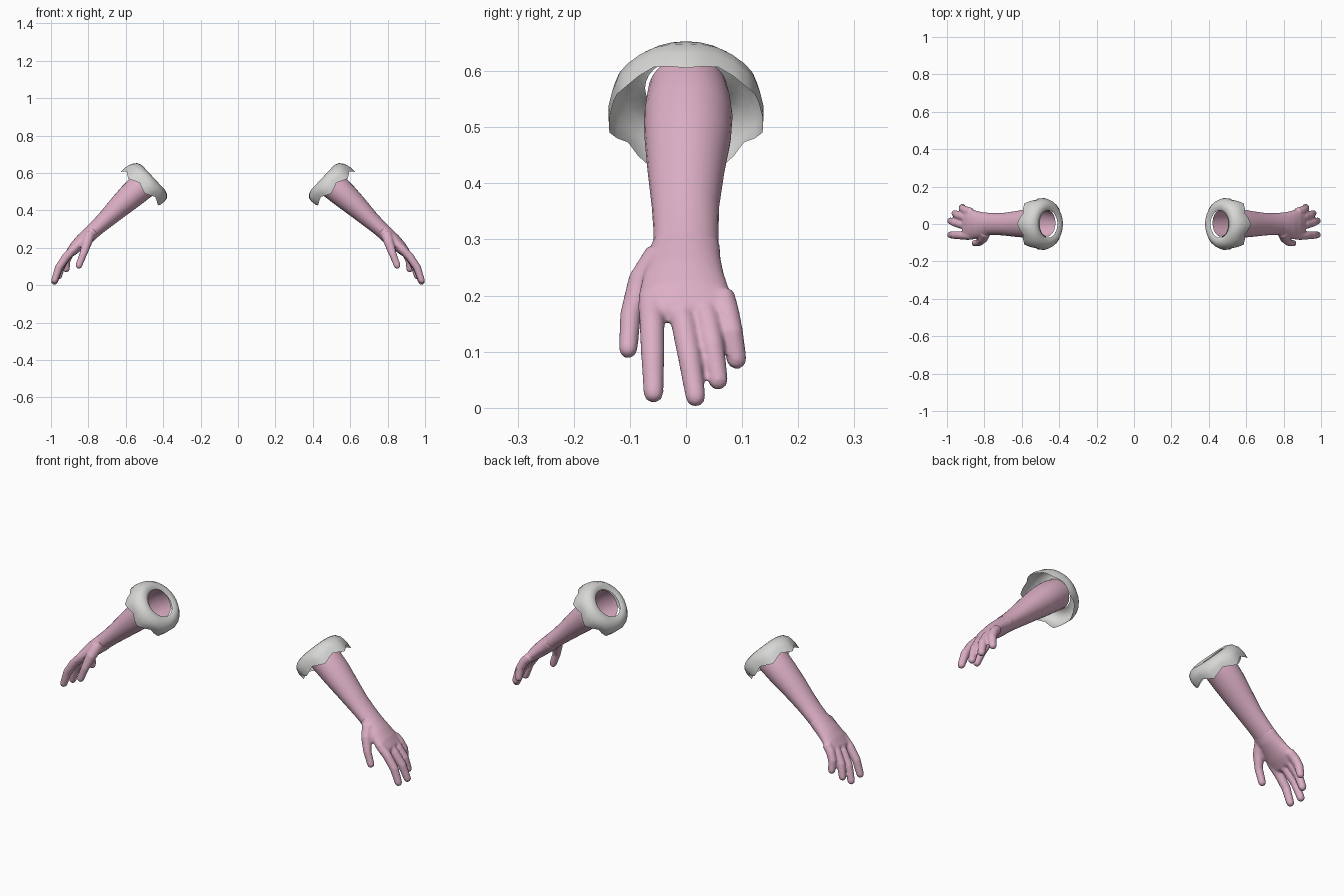
import bpy, bmesh, math
from mathutils import Vector

if "Cube" in bpy.data.objects:
    bpy.data.objects.remove(bpy.data.objects["Cube"])


def material(name, rgb):
    m = bpy.data.materials.new(name)
    m.diffuse_color = (*rgb, 1)
    m.use_nodes = True
    m.node_tree.nodes["Principled BSDF"].inputs["Base Color"].default_value = m.diffuse_color
    return m


SKIN = material("pink skin", (0.72, 0.43, 0.56))
CLOTH = material("pale grey cloth", (0.68, 0.68, 0.67))


def loft(bm, rings, closed=True):
    """Bridge rings of coordinates into a tube, optionally capped."""
    rows = [[bm.verts.new(c) for c in ring] for ring in rings]
    n = len(rows[0])
    for a, b in zip(rows, rows[1:]):
        for i in range(n):
            j = (i + 1) % n
            bm.faces.new((a[i], a[j], b[j], b[i]))
    if closed:
        bm.faces.new(rows[0][::-1])
        bm.faces.new(rows[-1])


def limb(path, segs=20, round_end=False):
    """Elliptical sections along (x, y, z, half_depth, half_width) stations."""
    pts = [Vector(s[:3]) for s in path]
    rings = []

    def ring(c, t, depth, width):
        out = t.cross(Vector((0, 1, 0))).normalized()
        side = out.cross(t)
        rings.append([c + out * depth * math.cos(a) + side * width * math.sin(a)
                      for a in (math.tau * i / segs for i in range(segs))])

    for i, s in enumerate(path):
        t = (pts[min(i + 1, len(pts) - 1)] - pts[max(i - 1, 0)]).normalized()
        ring(pts[i], t, s[3], s[4])
    if round_end:
        d, w = path[-1][3:]
        for k in (0.35, 0.7, 1.0, 1.25, 1.45):
            ring(pts[-1] + t * d * math.sin(k), t, d * math.cos(k),
                 w - d + d * math.cos(k))
    return rings


def finish(bm, name, mat, angle=60):
    bmesh.ops.recalc_face_normals(bm, faces=bm.faces)
    mesh = bpy.data.meshes.new(name)
    bm.to_mesh(mesh)
    bm.free()
    mesh.materials.append(mat)
    ob = bpy.data.objects.new(name, mesh)
    bpy.context.collection.objects.link(ob)
    bpy.ops.object.select_all(action='DESELECT')
    ob.select_set(True)
    bpy.context.view_layer.objects.active = ob
    bpy.ops.object.shade_smooth_by_angle(angle=math.radians(angle))
    return ob


def mirror(ob):
    ob.modifiers.new("mirror", 'MIRROR').use_axis[0] = True


# Forearms: tapered tubes, open at the elbow
bm = bmesh.new()
loft(bm, limb([(.462, .003, .567, .072, .070), (.49, .004, .547, .074, .075),
               (.525, .004, .52, .074, .079), (.57, .003, .48, .070, .077),
               (.63, 0, .425, .061, .069), (.70, -.001, .358, .049, .060),
               (.745, 0, .317, .043, .058), (.782, 0, .284, .041, .058)],
              28), closed=False)
mirror(finish(bm, "forearms", SKIN))

# Hands: palm, thumb and four fingers fused into one smooth skin
bm = bmesh.new()
loft(bm, limb([(.77, 0, .294, .040, .060), (.80, -.002, .266, .041, .064),
               (.835, -.004, .236, .038, .072), (.87, -.003, .202, .033, .082),
               (.893, 0, .178, .026, .086)], 28, True))
loft(bm, limb([(.795, -.045, .27, .030, .030), (.808, -.078, .225, .026, .026),
               (.828, -.099, .165, .020, .019), (.851, -.103, .106, .018, .017)],
              16, True))

fingers = [  # base y, tip y, tip x, tip z
    (-.062, -.058, .981, .027),
    (-.014, .017, .981, .020),
    (.028, .057, .958, .050),
    (.064, .090, .918, .087)]
for by, ty, tx, tz in fingers:
    base, tip = Vector((.872, by, .200)), Vector((tx, ty, tz))
    path = []
    for u, bend, r in ((0, 0, .023), (.33, .012, .0225), (.66, .014, .021), (1, 0, .018)):
        c = base.lerp(tip, u) + Vector((bend, 0, bend * .6))
        path.append((*c, r, r))
    loft(bm, limb(path, 16, True))
hands = finish(bm, "hands", SKIN)
fuse = hands.modifiers.new("fuse", 'REMESH')
fuse.mode = 'VOXEL'
fuse.voxel_size = .005
fuse.use_smooth_shade = True
soft = hands.modifiers.new("soften", 'SMOOTH')
soft.factor = .5
soft.iterations = 5
mirror(hands)

# Cuffs: thin flared collars with a scalloped hem
bm = bmesh.new()
axis, perp, side = Vector((.73, 0, -.68)), Vector((.68, 0, .73)), Vector((0, 1, 0))
centre = Vector((.475, 0, .555))
profile = [(.073, -.022, 0), (.092, -.031, 0), (.115, -.022, .3),
           (.132, -.002, .6), (.138, .024, .8), (.136, .052, 1)]
rings = []
for r, t, wave in profile:
    ring = []
    for i in range(28):
        a = math.tau * i / 28
        lobe = math.cos(7 * a)
        rad = r * (1 + .03 * wave * lobe)
        drop = t + wave * wave * (.012 * math.cos(a) + .012 * lobe)
        ring.append(centre + axis * drop + perp * rad * math.cos(a) + side * rad * math.sin(a))
    rings.append(ring)
loft(bm, rings, closed=False)
mirror(finish(bm, "cuffs", CLOTH))
